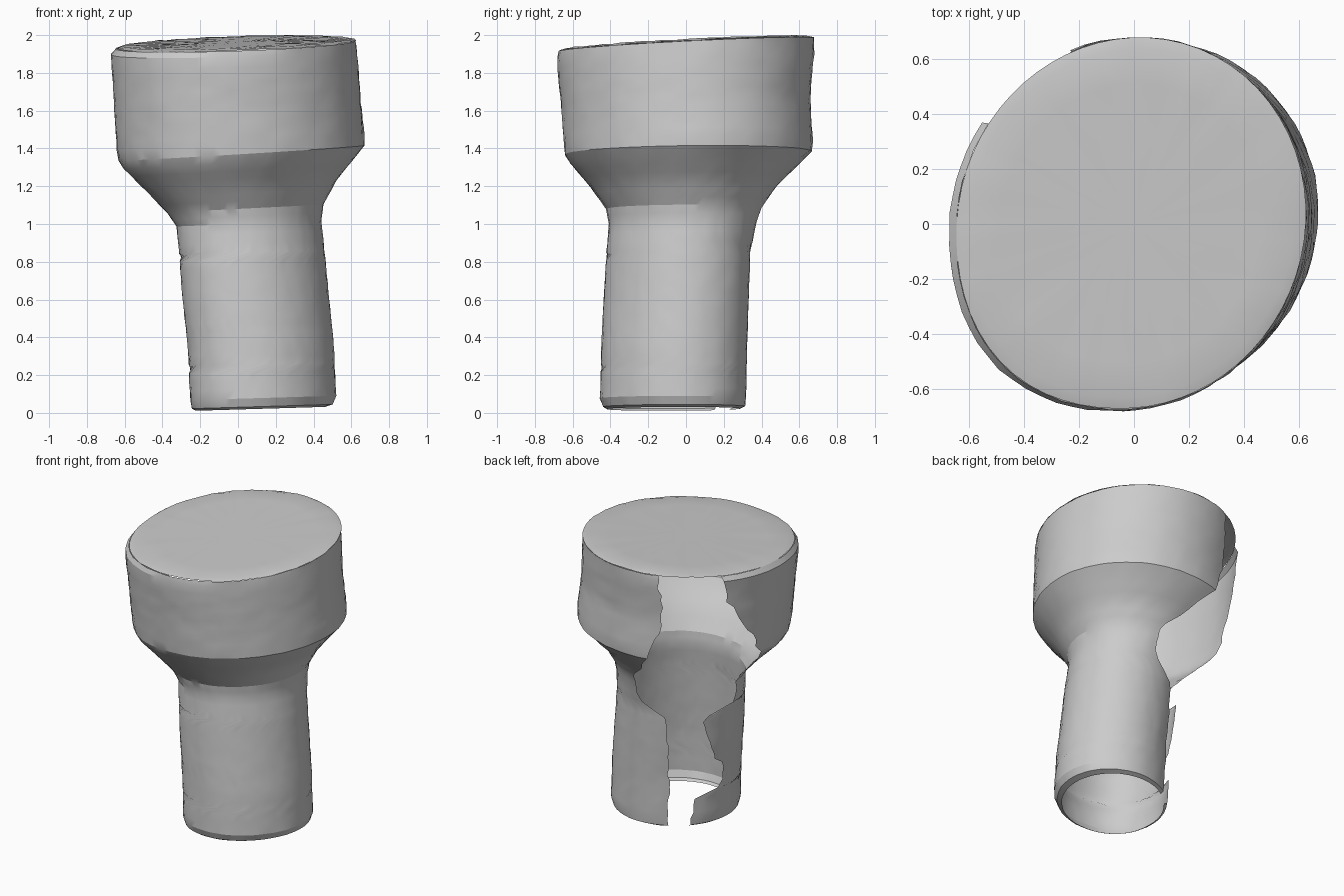
import bpy, bmesh, math, random

random.seed(4)
SEG = 64

# Profile rows: z, x min, x max, y min, y max, tilt in x, tilt in y, diagonal stretch
ROWS = [
    (0.018, -0.22, 0.46, -0.415, 0.285, 0.03, 0.00, 0.06),
    (0.030, -0.24, 0.50, -0.435, 0.310, 0.03, 0.00, 0.06),
    (0.075, -0.25, 0.518, -0.452, 0.315, 0.03, 0.00, 0.06),
    (0.350, -0.262, 0.505, -0.445, 0.320, 0.00, 0.00, 0.06),
    (0.600, -0.290, 0.480, -0.432, 0.330, 0.00, 0.00, 0.06),
    (0.850, -0.308, 0.455, -0.418, 0.338, 0.02, 0.00, 0.06),
    (1.000, -0.322, 0.438, -0.405, 0.372, 0.04, 0.00, 0.055),
    (1.080, -0.375, 0.450, -0.420, 0.400, 0.05, 0.00, 0.05),
    (1.200, -0.480, 0.520, -0.505, 0.480, 0.06, 0.00, 0.04),
    (1.330, -0.605, 0.630, -0.612, 0.620, 0.06, 0.01, 0.025),
    (1.375, -0.630, 0.670, -0.640, 0.665, 0.06, 0.01, 0.025),
    (1.430, -0.640, 0.668, -0.645, 0.670, 0.06, 0.01, 0.025),
    (1.650, -0.655, 0.646, -0.660, 0.658, 0.05, 0.03, 0.025),
    (1.860, -0.668, 0.632, -0.678, 0.676, 0.03, 0.05, 0.025),
    (1.920, -0.672, 0.626, -0.680, 0.680, 0.03, 0.05, 0.025),
    (1.950, -0.645, 0.622, -0.672, 0.680, 0.03, 0.05, 0.025),
]
# Broken opening at the back left: z, start and end azimuth in degrees
GAP = [(0.0, 119, 140), (0.22, 118, 146), (0.27, 118, 176), (0.42, 117, 178),
       (0.47, 116, 165), (0.80, 112, 146), (0.84, 100, 186), (0.92, 80, 190),
       (1.08, 78, 188), (1.22, 92, 182), (1.38, 106, 174), (1.55, 109, 165),
       (1.70, 112, 155), (1.80, 110, 148), (2.0, 109, 145)]


def interp(table, z):
    for a, b in zip(table, table[1:]):
        if z <= b[0]:
            t = max(0, (z - a[0]) / (b[0] - a[0]))
            return [p + (q - p) * t for p, q in zip(a, b)]
    return list(table[-1])


def bulge(a, d):
    # slightly out of round: longer along one diagonal, fuller at front left
    return 1 + d * math.sin(2 * a) + 0.035 * max(0, math.cos(2 * (a - math.radians(225)))) ** 2 * (math.cos(a) < 0)


def finish(name, bm):
    mesh = bpy.data.meshes.new(name)
    bm.to_mesh(mesh)
    bm.free()
    ob = bpy.data.objects.new(name, mesh)
    bpy.context.collection.objects.link(ob)
    bpy.ops.object.select_all(action='DESELECT')
    ob.select_set(True)
    bpy.context.view_layer.objects.active = ob
    bpy.ops.object.shade_smooth_by_angle(angle=math.radians(20))
    return ob


# Open, hollow wall of stem, flare and head
levels = []
for a, b in zip(ROWS, ROWS[1:]):
    n = max(1, round((b[0] - a[0]) / 0.045))
    levels += [a[0] + (b[0] - a[0]) * i / n for i in range(n)]
levels.append(ROWS[-1][0])

bm = bmesh.new()
rings = []
for z in levels:
    _, x0, x1, y0, y1, tx, ty, diag = interp(ROWS, z)
    _, lo, hi = interp(GAP, z)
    lo += random.uniform(-1.5, 1.5)
    hi += random.uniform(-1.5, 1.5)
    ring = []
    for i in range(SEG + 1):
        a = math.radians(hi + (lo + 360 - hi) * i / SEG)
        k = bulge(a, diag) + random.uniform(-0.004, 0.004)
        x = (x0 + x1) / 2 + (x1 - x0) / 2 * math.cos(a) * k
        y = (y0 + y1) / 2 + (y1 - y0) / 2 * math.sin(a) * k
        ring.append(bm.verts.new((x, y, z + tx * x + ty * y)))
    rings.append(ring)
for r, s in zip(rings, rings[1:]):
    for i in range(SEG):
        bm.faces.new((r[i], r[i + 1], s[i + 1], s[i]))
finish("stem_and_head_wall", bm)

# Sloping, slightly uneven top disc
bm = bmesh.new()
centre = bm.verts.new((0, 0, 1.962))
prev = None
for f in (0.25, 0.5, 0.75, 0.94, 1.0):
    ring = []
    for i in range(SEG):
        a = 2 * math.pi * i / SEG
        k = f * bulge(a, 0.025)
        x = -0.01 + 0.635 * k * math.cos(a)
        y = 0.004 + 0.674 * k * math.sin(a)
        z = 1.962 + 0.03 * x + 0.05 * y + random.uniform(-0.003, 0.003) * f * f
        ring.append(bm.verts.new((x, y, z - (0.010 if f == 1 else 0))))
    for i in range(SEG):
        j = (i + 1) % SEG
        if prev:
            bm.faces.new((prev[i], ring[i], ring[j], prev[j]))
        else:
            bm.faces.new((centre, ring[i], ring[j]))
    prev = ring
finish("top_disc", bm)
